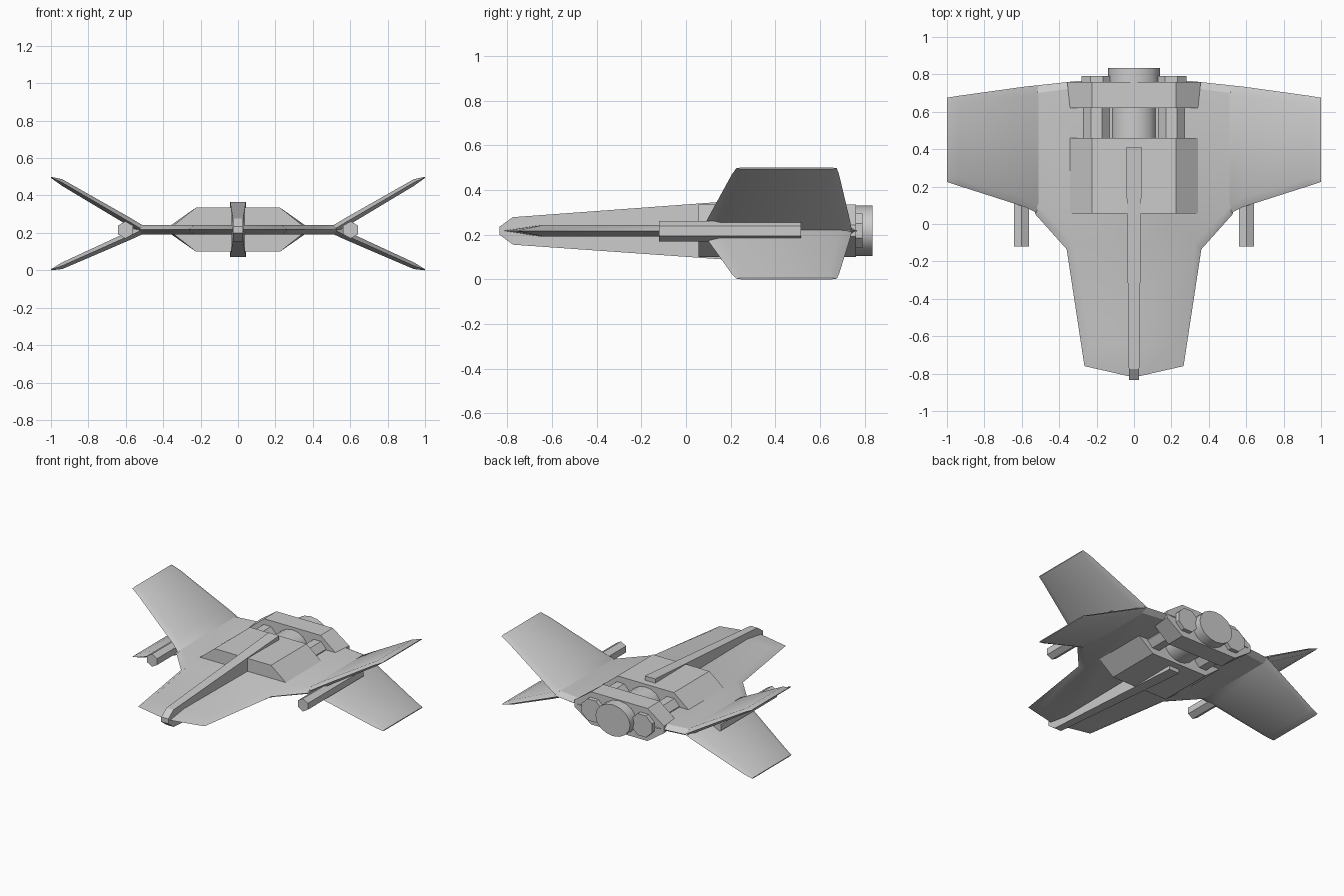
import bpy, bmesh, math

if "Cube" in bpy.data.objects:
    bpy.data.objects.remove(bpy.data.objects["Cube"])

ZC = 0.217  # height of the hull's mid plane


def loft(name, rings, smooth=False):
    """Skin a stack of equal-length point rings and cap both ends."""
    bm = bmesh.new()
    vs = [[bm.verts.new(p) for p in r] for r in rings]
    n = len(rings[0])
    for a, b in zip(vs, vs[1:]):
        for i in range(n):
            j = (i + 1) % n
            bm.faces.new((a[i], a[j], b[j], b[i]))
    bm.faces.new(vs[0][::-1])
    bm.faces.new(vs[-1])
    bmesh.ops.recalc_face_normals(bm, faces=bm.faces)
    me = bpy.data.meshes.new(name)
    bm.to_mesh(me)
    bm.free()
    ob = bpy.data.objects.new(name, me)
    bpy.context.collection.objects.link(ob)
    if smooth:
        bpy.ops.object.select_all(action='DESELECT')
        ob.select_set(True)
        bpy.context.view_layer.objects.active = ob
        bpy.ops.object.shade_smooth_by_angle(angle=math.radians(30))
    return ob


def tube(name, x, z, stations, sides, turn=0.0, smooth=False):
    """Prism along y; stations are (y, radius_x, radius_z)."""
    rings = []
    for y, rx, rz in stations:
        angles = [turn + 2 * math.pi * i / sides for i in range(sides)]
        rings.append([(x + rx * math.cos(a), y, z + rz * math.sin(a)) for a in angles])
    return loft(name, rings, smooth)


def outline(half, z):
    """Full plan outline from its right half (first and last points on the axis)."""
    return [(x, y, z) for x, y in half] + [(-x, y, z) for x, y in half[-2:0:-1]]


# Flat hull plate with a knife edge all round
outer = [(0, -0.82), (0.265, -0.76), (0.36, -0.135), (0.53, 0.055), (0.53, 0.74), (0.3, 0.765), (0, 0.765)]
inner = [(0, -0.66), (0.235, -0.64), (0.33, -0.10), (0.515, 0.10), (0.515, 0.70), (0.3, 0.73), (0, 0.73)]
loft("hull_plate", [outline(inner, ZC - 0.025), outline(outer, ZC), outline(inner, ZC + 0.025)], True)


# Four split wings
def wing_section(x, yf, yr, zc, t, d):
    return [(x, yf, zc), (x, yf + d, zc + t), (x, yr - d, zc + t),
            (x, yr, zc), (x, yr - d, zc - t), (x, yf + d, zc - t)]


for side, s in (("right", 1), ("left", -1)):
    for level, tip in (("upper", 0.497), ("lower", 0.003)):
        near_tip = ZC + (tip - ZC) * 0.90
        loft(f"{level}_wing_{side}", [
            wing_section(s * 0.51, 0.055, 0.742, ZC, 0.024, 0.05),
            wing_section(s * 0.58, 0.09, 0.735, ZC + (tip - ZC) * 0.15, 0.024, 0.05),
            wing_section(s * 0.94, 0.205, 0.685, near_tip, 0.018, 0.04),
            wing_section(s * 1.0, 0.225, 0.675, tip, 0.003, 0.02)], True)

    # Hexagonal wing cannon
    tube(f"cannon_{side}", s * 0.602, 0.216, [(-0.12, 0.046, 0.046), (0.515, 0.046, 0.046)], 6, math.pi / 6)

    # Octagonal side engine
    tube(f"side_engine_{side}", s * 0.2, ZC, [(0.4, 0.076, 0.082), (0.7, 0.076, 0.082), (0.7, 0.087, 0.084),
         (0.79, 0.087, 0.084)], 8, math.pi / 8)

# Central engine and its nozzle
tube("central_engine", 0, ZC, [(0.4, 0.12, 0.098), (0.7, 0.12, 0.098)], 16, 0, True)
tube("central_nozzle", 0, ZC, [(0.7, 0.138, 0.113), (0.835, 0.138, 0.113)], 16, 0, True)


# Chamfered body blocks
def block_ring(y, w):
    half = [(0.225, 0.335), (w, 0.242), (w, 0.192), (0.225, 0.1)]
    return [(x, y, z) for x, z in half] + [(-x, y, z) for x, z in half[::-1]]


loft("front_body_block", [block_ring(0.055, 0.342), block_ring(0.46, 0.342)])
loft("rear_body_block", [block_ring(0.62, 0.342), block_ring(0.76, 0.357)])

# Tapered keel running from the nose to the body
keel = [(-0.835, 0.028, 0.2, 0.235), (-0.775, 0.028, 0.155, 0.278), (0.41, 0.042, 0.072, 0.365)]
loft("keel_spine", [[(-w, y, lo), (w, y, lo), (w, y, hi), (-w, y, hi)] for y, w, lo, hi in keel])
